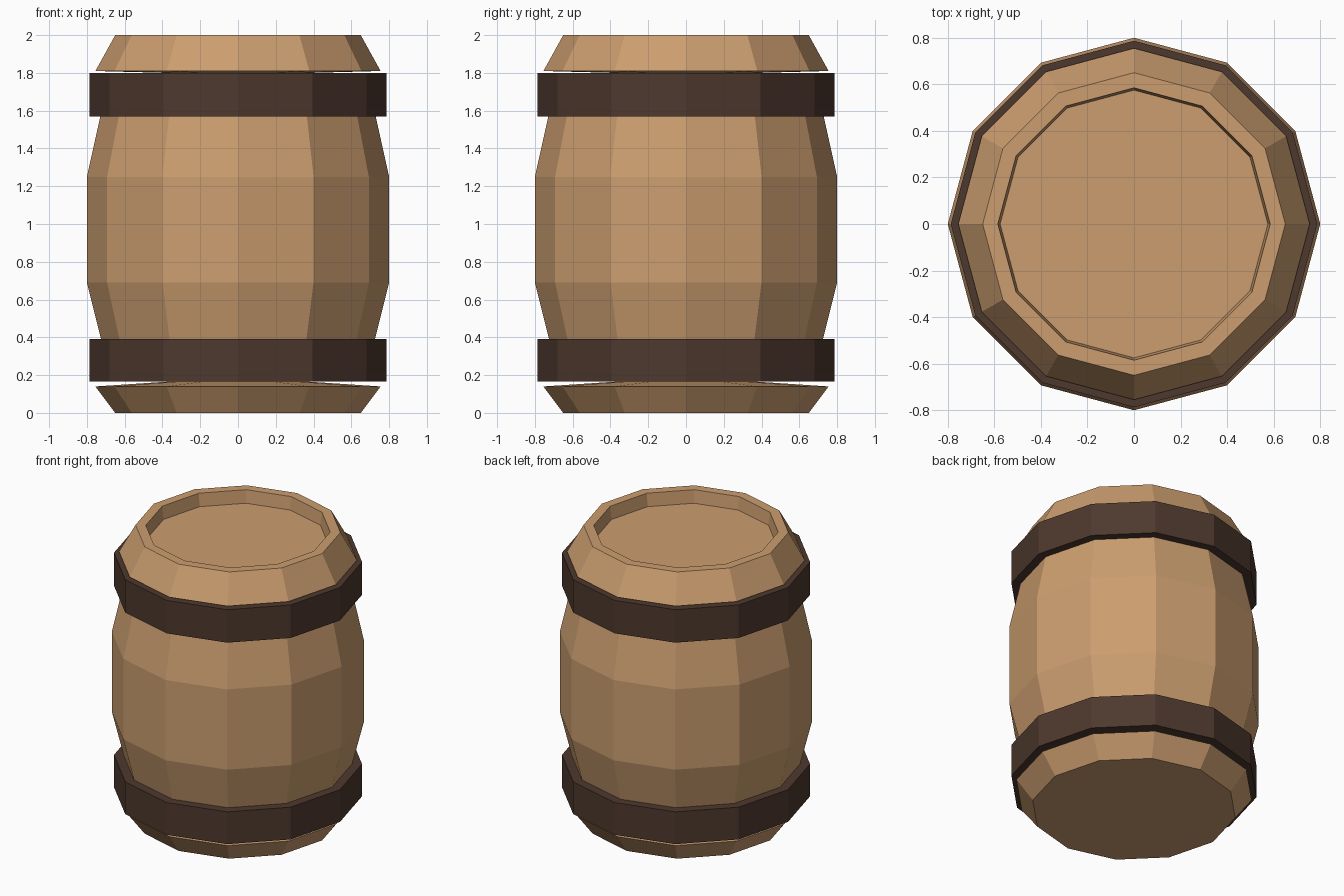
import bpy, bmesh
from math import cos, sin, tau

if "Cube" in bpy.data.objects:
    bpy.data.objects.remove(bpy.data.objects["Cube"])

SIDES = 12


def material(name, color):
    m = bpy.data.materials.new(name)
    m.diffuse_color = (*color, 1)
    m.use_nodes = True
    m.node_tree.nodes["Principled BSDF"].inputs["Base Color"].default_value = m.diffuse_color
    return m


def lathe(name, profile, mat, closed=False):
    """Revolve (radius, z) points around z with flat sides."""
    bm = bmesh.new()
    rings = [[bm.verts.new((r * cos(tau * i / SIDES), r * sin(tau * i / SIDES), z))
              for i in range(SIDES)] for r, z in profile]
    pairs = list(zip(rings, rings[1:]))
    if closed:
        pairs.append((rings[-1], rings[0]))
    for a, b in pairs:
        for i in range(SIDES):
            j = (i + 1) % SIDES
            bm.faces.new((a[i], a[j], b[j], b[i]))
    # Merge the pole points on the axis
    bmesh.ops.remove_doubles(bm, verts=bm.verts[:], dist=1e-5)
    bmesh.ops.recalc_face_normals(bm, faces=bm.faces[:])
    mesh = bpy.data.meshes.new(name)
    bm.to_mesh(mesh)
    bm.free()
    mesh.materials.append(mat)
    ob = bpy.data.objects.new(name, mesh)
    bpy.context.collection.objects.link(ob)
    return ob


wood = material("wood", (0.60, 0.34, 0.16))
iron = material("dark_band", (0.075, 0.04, 0.027))

# Bulging body, its ends hidden inside the hoops
lathe("barrel_body", [(0, 0.19), (0.675, 0.19), (0.80, 0.69), (0.80, 1.25),
                      (0.68, 1.79), (0, 1.79)], wood)

# Tapered base
lathe("barrel_base", [(0, 0), (0.65, 0), (0.755, 0.14), (0, 0.19)], wood)

# Tapered top with raised rim and sunken lid
lathe("barrel_top", [(0, 1.79), (0.755, 1.81), (0.65, 2.0), (0.585, 2.0),
                     (0.575, 1.91), (0, 1.91)], wood)

# Two hoops
for name, z0, z1 in (("lower_hoop", 0.165, 0.39), ("upper_hoop", 1.57, 1.80)):
    lathe(name, [(0.64, z0), (0.787, z0), (0.787, z1), (0.64, z1)], iron, closed=True)
